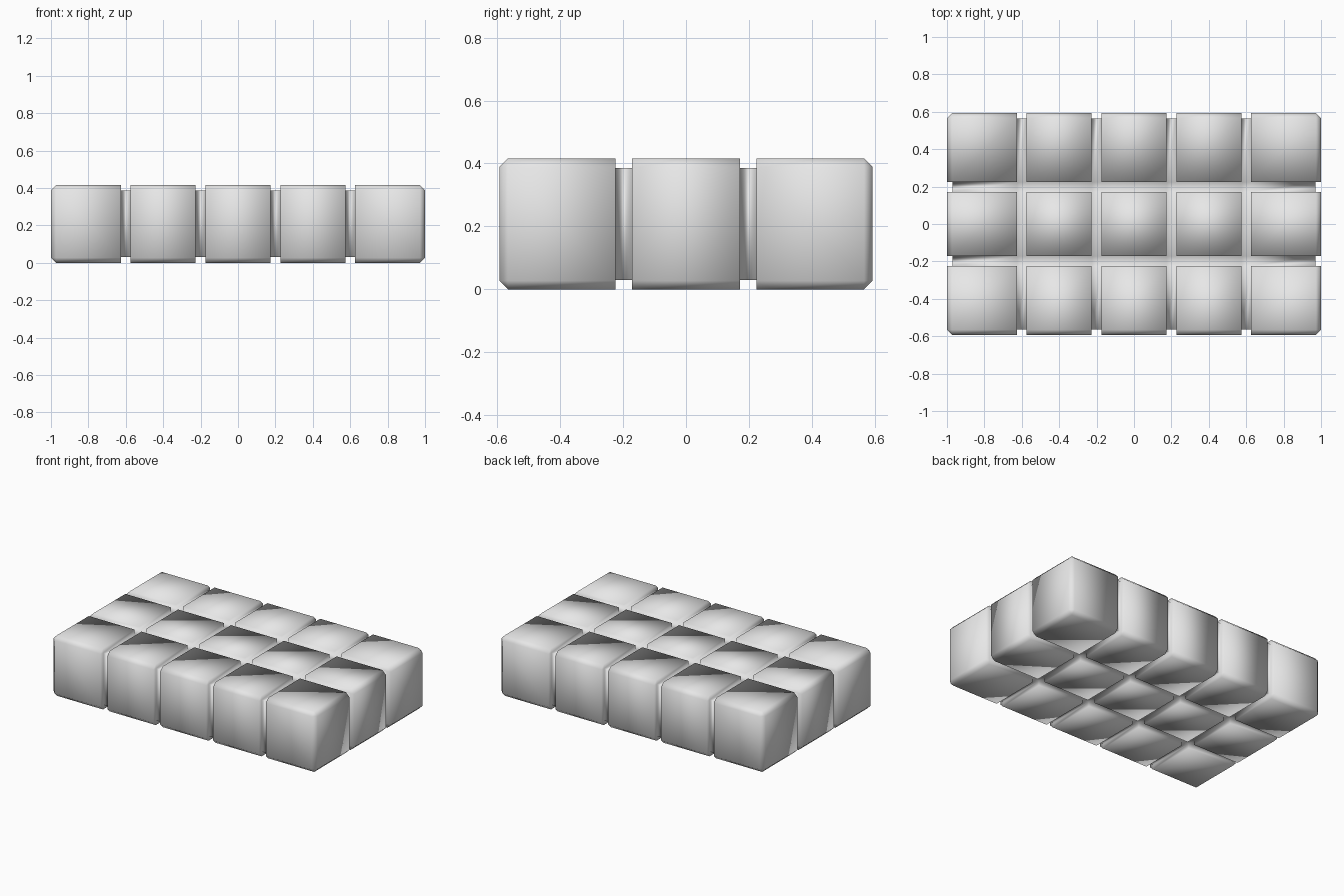
import bpy
import bmesh
from mathutils import Vector

default = bpy.data.objects.get("Cube")
if default:
    bpy.data.objects.remove(default, do_unlink=True)

HALF = Vector((1.0, 0.593, 0.208))      # half size of the slab
CHAMFER = 0.027
DEPTH = 0.03                            # groove depth
GROOVE = 0.026                          # half width of a groove
GROOVES = {0: (-0.6, -0.2, 0.2, 0.6), 1: (-0.198, 0.198)}

# Flat grey
grey = bpy.data.materials.new("light grey")
grey.use_nodes = True
grey.diffuse_color = (0.8, 0.8, 0.8, 1)
grey.node_tree.nodes["Principled BSDF"].inputs["Base Color"].default_value = (0.8, 0.8, 0.8, 1)

# Chamfered slab
bm = bmesh.new()
bmesh.ops.create_cube(bm, size=2)
bmesh.ops.scale(bm, vec=HALF, verts=bm.verts)
bmesh.ops.bevel(bm, geom=bm.edges[:], offset=CHAMFER, offset_type='OFFSET',
                segments=1, affect='EDGES')

# Cut both sides of each groove line
for axis, lines in GROOVES.items():
    normal = Vector((0, 0, 0))
    normal[axis] = 1
    for line in lines:
        for side in (-GROOVE, GROOVE):
            bmesh.ops.bisect_plane(bm, geom=bm.verts[:] + bm.edges[:] + bm.faces[:],
                                   plane_co=normal * (line + side), plane_no=normal)


def in_groove(face):
    centre = face.calc_center_median()
    return any(abs(centre[axis] - line) < GROOVE
               for axis, lines in GROOVES.items() for line in lines)


# Sink the groove bands all the way around the slab
bands = [f for f in bm.faces if in_groove(f)]
result = bmesh.ops.extrude_face_region(bm, geom=bands)
old = [f for f in bands if f.is_valid]
if old:
    bmesh.ops.delete(bm, geom=old, context='FACES')
for item in result["geom"]:
    if isinstance(item, bmesh.types.BMVert):
        for axis in range(3):
            limit = HALF[axis] - DEPTH
            item.co[axis] = max(-limit, min(limit, item.co[axis]))
bmesh.ops.remove_doubles(bm, verts=bm.verts, dist=0.0005)
bmesh.ops.dissolve_degenerate(bm, edges=bm.edges, dist=0.0005)
bmesh.ops.recalc_face_normals(bm, faces=bm.faces)
bmesh.ops.translate(bm, vec=(0, 0, HALF.z), verts=bm.verts)
for face in bm.faces:
    face.smooth = True

mesh = bpy.data.meshes.new("segmented_block")
bm.to_mesh(mesh)
bm.free()
mesh.materials.append(grey)
block = bpy.data.objects.new("segmented_block", mesh)
bpy.context.collection.objects.link(block)
